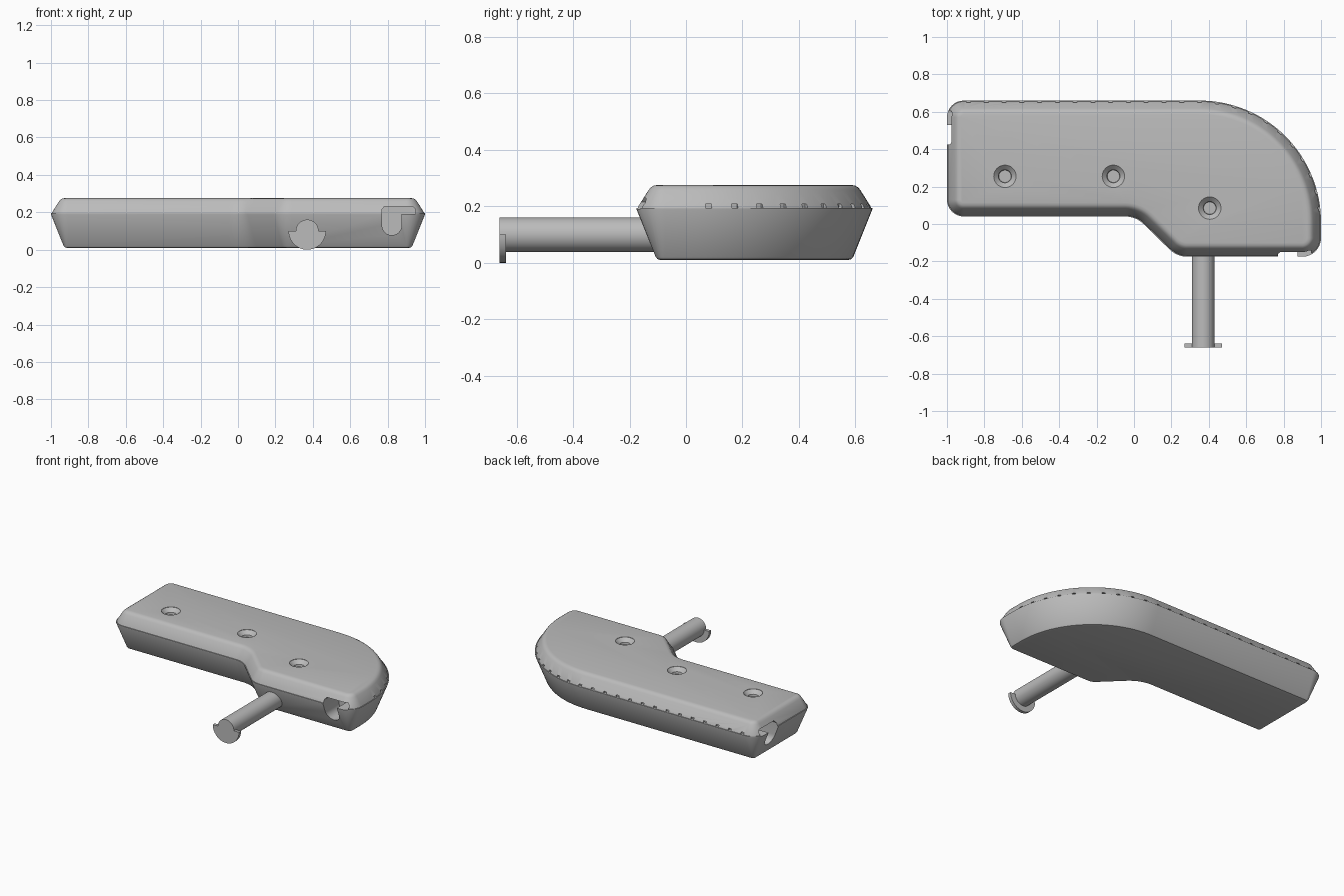
import bpy, bmesh, math
from mathutils import Vector, Matrix

if "Cube" in bpy.data.objects:
    bpy.data.objects.remove(bpy.data.objects["Cube"], do_unlink=True)

GREY = (0.5, 0.5, 0.5, 1)
plastic = bpy.data.materials.new("grey plastic")
plastic.use_nodes = True
plastic.diffuse_color = GREY
plastic.node_tree.nodes["Principled BSDF"].inputs["Base Color"].default_value = GREY

SEAM = 0.195
BIG_R = 0.65


def finish(name, bm):
    bmesh.ops.recalc_face_normals(bm, faces=bm.faces[:])
    mesh = bpy.data.meshes.new(name)
    bm.to_mesh(mesh)
    bm.free()
    mesh.materials.append(plastic)
    ob = bpy.data.objects.new(name, mesh)
    bpy.context.collection.objects.link(ob)
    return ob


def loft(bm, rings):
    """Skin a stack of equal-length closed rings and cap both ends."""
    loops = [[bm.verts.new(p) for p in ring] for ring in rings]
    n = len(loops[0])
    for a, b in zip(loops, loops[1:]):
        for i in range(n):
            j = (i + 1) % n
            bm.faces.new((a[i], a[j], b[j], b[i]))
    bm.faces.new(loops[0])
    bm.faces.new(loops[-1])


def select_only(ob):
    bpy.ops.object.select_all(action='DESELECT')
    ob.select_set(True)
    bpy.context.view_layer.objects.active = ob


def cut(ob, cutter):
    select_only(ob)
    mod = ob.modifiers.new("cut", 'BOOLEAN')
    mod.operation = 'DIFFERENCE'
    mod.solver = 'EXACT'
    mod.object = cutter
    bpy.ops.object.modifier_apply(modifier=mod.name)


def smooth(ob):
    select_only(ob)
    bpy.ops.object.shade_smooth_by_angle(angle=math.radians(30))


def rounded_outline(corners):
    """Counter-clockwise filleted polygon as (point, outward normal) pairs."""
    out = []
    for i, (x, y, r) in enumerate(corners):
        p = Vector((x, y))
        before = Vector(corners[i - 1][:2])
        after = Vector(corners[(i + 1) % len(corners)][:2])
        d0, d1 = (p - before).normalized(), (after - p).normalized()
        turn = math.atan2(d0.x * d1.y - d0.y * d1.x, d0.dot(d1))
        side = math.copysign(1, turn)
        n0 = Vector((d0.y, -d0.x))
        start = p - d0 * r * math.tan(abs(turn) / 2)
        centre = start - n0 * r * side
        steps = max(8, int(r * 50))
        for k in range(steps + 1):
            n = Matrix.Rotation(turn * k / steps, 2) @ n0
            out.append((centre + n * r * side, n))
    return out


# Case: one outline, lofted at different insets into two shells
outline = rounded_outline([
    (-1, 0.04, 0.09), (0.01, 0.04, 0.14), (0.23, -0.175, 0.14),
    (1, -0.175, 0.1), (1, 0.66, BIG_R), (-1, 0.66, 0.09)])


def shell(name, profile):
    bm = bmesh.new()
    loft(bm, [[(*(p - n * inset), z) for p, n in outline] for inset, z in profile])
    return finish(name, bm)


lower_shell = shell("lower_shell", [
    (0.085, 0.01), (0.074, 0.013), (0.067, 0.022), (0, SEAM - 0.006), (0, SEAM)])
upper_shell = shell("upper_shell", [
    (0.005, SEAM), (0.006, 0.2), (0.042, 0.257), (0.05, 0.267),
    (0.06, 0.273), (0.074, 0.276)])

# Cable openings: a round-bottomed slot with a wider slit on one side
slot = [(0.012, 0.23), (0.165, 0.23), (0.18, 0.215), (0.18, 0.19), (0.105, 0.19)]
slot += [(0.0525 + 0.0525 * math.cos(a), 0.13 - 0.0525 * math.sin(a))
         for a in (math.pi * k / 12 for k in range(13))]
slot += [(0, 0.215)]
bm = bmesh.new()
loft(bm, [[(0.77 + u, y, z) for u, z in slot] for y in (-0.3, 0.0)])
loft(bm, [[(x, 0.425 + u, z) for u, z in slot] for x in (-1.1, -0.82)])
slots = finish("slot_cutter", bm)

# Countersunk screw recesses
bm = bmesh.new()
for x, y in ((-0.69, 0.255), (-0.11, 0.255), (0.405, 0.085)):
    loft(bm, [[(x + r * math.cos(a), y + r * math.sin(a), z)
               for a in (math.tau * k / 32 for k in range(32))]
              for r, z in ((0.033, 0.235), (0.035, 0.25), (0.06, 0.274), (0.06, 0.3))])
recesses = finish("recess_cutter", bm)

# Small vent notches along the back seam and round the curved end
PITCH = 0.095
spots = [(Vector((0.35 - PITCH * k, 0.66)), math.pi / 2) for k in range(14)]
for k in range(1, 11):
    a = math.pi / 2 - k * PITCH / BIG_R
    spots.append((Vector((0.35 + BIG_R * math.cos(a), 0.01 + BIG_R * math.sin(a))), a))
bm = bmesh.new()
for p, a in spots:
    place = (Matrix.Translation((p.x, p.y, SEAM + 0.003)) @ Matrix.Rotation(a, 4, 'Z')
             @ Matrix.Diagonal((0.04, 0.022, 0.02, 1)))
    bmesh.ops.create_cube(bm, size=1, matrix=place)
notches = finish("notch_cutter", bm)

cut(lower_shell, slots)
for cutter in (slots, recesses, notches):
    cut(upper_shell, cutter)
for cutter in (slots, recesses, notches):
    bpy.data.objects.remove(cutter, do_unlink=True)


# Round stem leaving the front, with a half-round flange on its end
def arc(r, a0, a1, steps):
    return [(0.37 + r * math.cos(a), 0.1 + r * math.sin(a))
            for a in (a0 + (a1 - a0) * k / steps for k in range(steps + 1))]


def bar(name, section, y0, y1):
    bm = bmesh.new()
    loft(bm, [[(x, y, z) for x, z in section] for y in (y0, y1)])
    return finish(name, bm)


stem = bar("stem", arc(0.061, 0, math.tau, 40)[:-1], -0.638, -0.09)
flange = bar("stem_flange",
             arc(0.061, 0, math.pi, 20) + arc(0.1, math.pi, math.tau, 24), -0.66, -0.638)

for ob in (lower_shell, upper_shell, stem, flange):
    smooth(ob)
